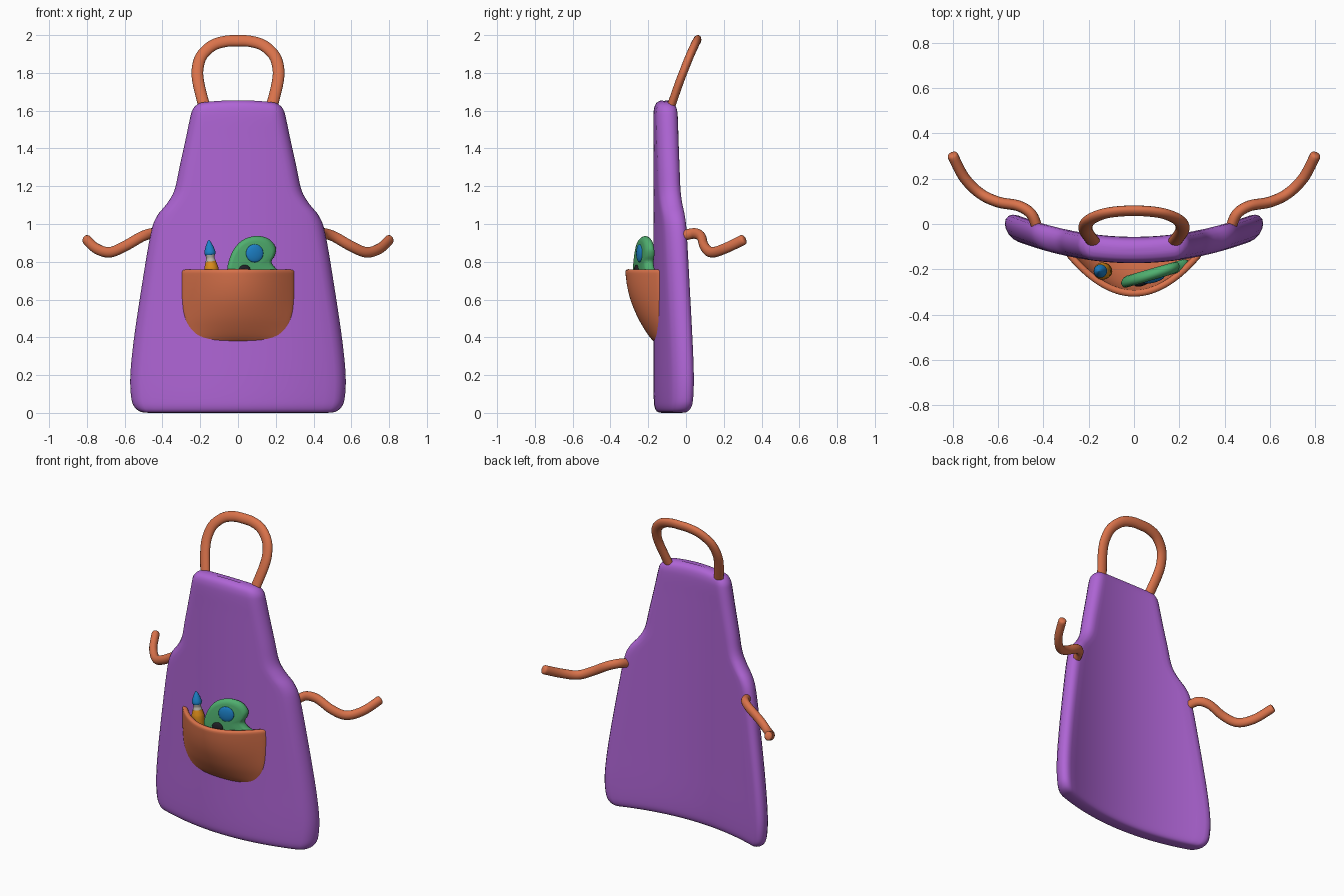
import bpy, bmesh, math
from mathutils import Vector, Matrix

if "Cube" in bpy.data.objects:
    bpy.data.objects.remove(bpy.data.objects["Cube"])


def material(name, rgb):
    m = bpy.data.materials.new(name)
    m.diffuse_color = (*rgb, 1)
    m.use_nodes = True
    m.node_tree.nodes["Principled BSDF"].inputs["Base Color"].default_value = m.diffuse_color
    return m


PURPLE = material("purple_cloth", (0.43, 0.13, 0.67))
ORANGE = material("orange_cloth", (0.70, 0.17, 0.07))
GREEN = material("green", (0.08, 0.43, 0.16))
BLUE = material("blue_paint", (0.012, 0.22, 0.58))
GOLD = material("gold_handle", (0.70, 0.26, 0.01))
METAL = material("ferrule_grey", (0.50, 0.47, 0.42))
DARK = material("dark_paint", (0.015, 0.015, 0.02))


def spline(pts, steps=5, closed=False):
    """Smooth path through the points (Catmull-Rom)."""
    p = [Vector(q) for q in pts]
    n, out = len(p), []
    get = (lambda i: p[i % n]) if closed else (lambda i: p[min(max(i, 0), n - 1)])
    for i in range(n if closed else n - 1):
        a, b, c, d = get(i - 1), get(i), get(i + 1), get(i + 2)
        for k in range(steps):
            t = k / steps
            out.append(0.5 * (2 * b + (c - a) * t + (2 * a - 5 * b + 4 * c - d) * t * t
                              + (3 * b - a - 3 * c + d) * t ** 3))
    return out if closed else out + [p[-1]]


def loft(name, rings, mat, closed=True, caps=True):
    """Skin a list of equal-length point rows."""
    bm = bmesh.new()
    rows = [[bm.verts.new(v) for v in r] for r in rings]
    n = len(rows[0])
    for a, b in zip(rows, rows[1:]):
        for i in range(n if closed else n - 1):
            j = (i + 1) % n
            bm.faces.new((a[i], a[j], b[j], b[i]))
    if caps:
        bm.faces.new(rows[0])
        bm.faces.new(rows[-1])
    if closed:
        bmesh.ops.recalc_face_normals(bm, faces=bm.faces)
    me = bpy.data.meshes.new(name)
    bm.to_mesh(me)
    bm.free()
    ob = bpy.data.objects.new(name, me)
    bpy.context.collection.objects.link(ob)
    me.materials.append(mat)
    me.shade_smooth()
    return ob


def strap(name, pts, ref, r_in, r_out):
    """Sweep an oval with softened ends along a path."""
    path = spline(pts, 6)
    last = len(path) - 1
    tang = [(path[min(i + 1, last)] - path[max(i - 1, 0)]).normalized() for i in range(last + 1)]
    st = [(p, t, 1) for p, t in zip(path, tang)]
    for off, s in ((0.35, 0.9), (0.55, 0.6)):
        st.insert(0, (path[0] - tang[0] * off * r_in, tang[0], s))
        st.append((path[-1] + tang[-1] * off * r_in, tang[-1], s))
    rings = []
    for p, t, s in st:
        n = t.cross(Vector(ref)).normalized()
        b = n.cross(t)
        rings.append([p + s * (n * r_in * math.cos(a) + b * r_out * math.sin(a))
                      for a in (k * math.tau / 16 for k in range(16))])
    return loft(name, rings, ORANGE)


def bend(x):
    """Mid-surface of the bowed apron."""
    return -0.115 + 0.36 * x * x


# Apron body: rounded slab sections (z, half width, half thickness)
rows = [(0, .47, .012), (.006, .515, .037), (.03, .547, .051), (.08, .565, .056), (.2, .57, .058),
        (.4, .55, .058), (.7, .505, .058), (.95, .462, .058), (1.04, .43, .058), (1.11, .375, .058),
        (1.18, .336, .058), (1.3, .31, .058), (1.45, .277, .058), (1.56, .254, .058),
        (1.60, .243, .054), (1.622, .225, .043), (1.632, .205, .025), (1.635, .19, .010)]
rings = []
for z, w, h in spline(rows, 4):
    c, sec = w - h, []
    for s in (1, -1):
        sec += [(s * c * (-1 + k / 10), -s * h) for k in range(20)]
        sec += [(s * (c + h * math.sin(a)), -s * h * math.cos(a))
                for a in (k * math.pi / 8 for k in range(8))]
    lift = 0.02 * min(max((z - 1.55) / 0.085, 0), 1)
    rings.append([(x, bend(x) + y, z + lift * (1 - (x / .25) ** 2)) for x, y in sec])
loft("apron_body", rings, PURPLE)

# Neck strap: mirrored half loop
half = [(.17, -.09, 1.59), (.186, -.07, 1.65), (.21, -.035, 1.75), (.214, -.008, 1.82),
        (.193, .02, 1.89), (.135, .045, 1.945), (.065, .056, 1.967)]
loop = half + [(0, .058, 1.97)] + [(-x, y, z) for x, y, z in reversed(half)]
strap("neck_strap", loop, (0, -.94, .35), .031, .022)

# Waist ties
tie = [(.43, -.01, .94), (.455, .045, .95), (.51, .08, .933), (.60, .097, .882),
       (.68, .135, .850), (.75, .205, .870), (.80, .30, .915)]
for side, s in (("right", 1), ("left", -1)):
    strap("waist_tie_" + side, [(s * x, y, z) for x, y, z in tie], (0, 0, 1), .024, .028)

# Pocket: bulging open shell (z, half width, bulge)
rows = [(.76, .31, .160), (.68, .312, .151), (.60, .310, .132), (.52, .302, .100),
        (.46, .282, .068), (.405, .24, .032), (.375, .17, .004)]
grid = []
for z, w, d in spline(rows, 3):
    us = [-1 + k / 10 for k in range(21)]
    grid.append([(w * u, bend(w * u) - .048 - d * (1 - u * u), z) for u in reversed(us)])
pocket = loft("pocket", grid, ORANGE, closed=False, caps=False)
if pocket.data.polygons[30].normal.y > 0:
    pocket.data.flip_normals()
sol = pocket.modifiers.new("thickness", "SOLIDIFY")
sol.thickness, sol.offset = 0.03, -1
sub = pocket.modifiers.new("smooth", "SUBSURF")
sub.levels = sub.render_levels = 1


# Paintbrush: turned handle, ferrule and bristles, leaning slightly
def turned(name, profile, mat):
    ob = loft(name, [[(r * math.cos(a), r * math.sin(a), z)
                      for a in (k * math.tau / 20 for k in range(20))]
                     for r, z in profile], mat)
    ob.matrix_world = Matrix.Translation((-.137, -.208, .72)) @ Matrix.Rotation(-.09, 4, 'Y')
    return ob


turned("brush_handle", spline([(.008, -.2), (.022, -.18), (.034, -.08), (.038, .03),
                               (.034, .06), (.026, .085)], 3), GOLD)
turned("brush_ferrule", spline([(.026, .078), (.027, .085), (.022, .10), (.026, .12), (.022, .125)], 3), METAL)
turned("brush_bristles", spline([(.020, .113), (.028, .120), (.029, .135), (.020, .163), (.008, .188), (.001, .197)], 3), BLUE)


# Palette: kidney-shaped rounded board, angled in the pocket
def palette_y(x):
    return -.222 + .29 * (x - .08)


outline = spline([(-.055, .74), (-.05, .80), (-.02, .87), (.03, .918), (.10, .937), (.165, .92),
                  (.20, .875), (.195, .835), (.178, .80), (.20, .765), (.24, .73), (.235, .66),
                  (.16, .60), (.06, .59), (-.02, .65)], 4, True)
mid = Vector((.08, .77))
rings = []
for s, off in ((.3, -.026), (.82, -.026), (.91, -.022), (.97, -.013), (1, 0),
               (.97, .013), (.91, .022), (.82, .026), (.3, .026)):
    q = [mid + (p - mid) * s for p in outline]
    rings.append([(p.x, palette_y(p.x) + off, p.y) for p in q])
loft("palette", rings, GREEN)


# Paint blobs on the palette front
def blob(name, x, z, r, mat):
    bpy.ops.mesh.primitive_uv_sphere_add(segments=24, ring_count=12, radius=1,
                                         location=(x, palette_y(x) - .026, z),
                                         rotation=(0, 0, math.atan(.29)))
    ob = bpy.context.object
    ob.name = name
    ob.scale = (r, .013, r)
    ob.data.materials.append(mat)
    ob.data.shade_smooth()


blob("paint_blue", .088, .845, .048, BLUE)
blob("paint_dark", .035, .75, .034, DARK)
